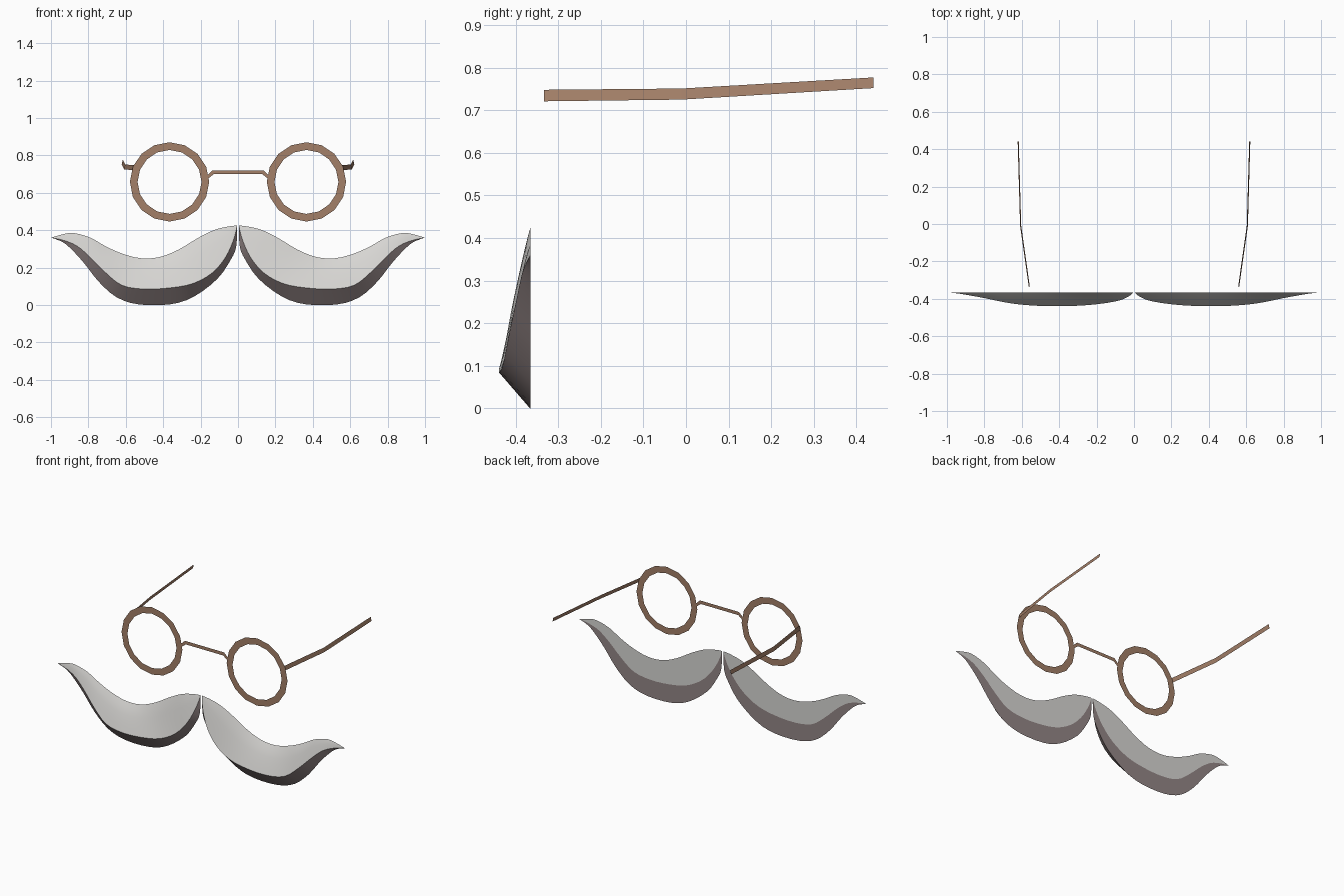
import bpy, math
from mathutils import Vector

if "Cube" in bpy.data.objects:
    bpy.data.objects.remove(bpy.data.objects["Cube"])


def material(name, rgb):
    m = bpy.data.materials.new(name)
    m.diffuse_color = (*rgb, 1)
    m.use_nodes = True
    m.node_tree.nodes["Principled BSDF"].inputs["Base Color"].default_value = m.diffuse_color
    return m


GREY = material("pale_grey_hair", (0.68, 0.67, 0.65))
MAUVE = material("dark_mauve_hair", (0.29, 0.235, 0.235))
BROWN = material("brown_frame", (0.37, 0.215, 0.14))


def build(name, verts, faces, mats, mat_ids=None, mirror=True):
    me = bpy.data.meshes.new(name)
    me.from_pydata([tuple(v) for v in verts], [], faces)
    for m in mats:
        me.materials.append(m)
    if mat_ids:
        for p, i in zip(me.polygons, mat_ids):
            p.material_index = i
    ob = bpy.data.objects.new(name, me)
    bpy.context.collection.objects.link(ob)
    if mirror:
        ob.modifiers.new("mirror", 'MIRROR').use_mirror_merge = False
    return ob


def spline(rows, steps):
    """Catmull-Rom through rows of numbers."""
    out = []
    for i in range(len(rows) - 1):
        a, b, c, d = (rows[max(0, min(len(rows) - 1, i + k))] for k in (-1, 0, 1, 2))
        for s in range(steps):
            t = s / steps
            out.append([0.5 * (2 * q + (r - p) * t + (2 * p - 5 * q + 4 * r - w) * t * t
                               + (3 * q - p - 3 * r + w) * t ** 3)
                        for p, q, r, w in zip(a, b, c, d)])
    return out + [list(rows[-1])]


# Moustache half: top x,z / ridge x,z,depth / bottom x,z at each station
BACK = -0.365
stations = [
    (.004, .425, .004, .425, 0, .004, .425),
    (.05, .42, .025, .345, .02, .01, .31),
    (.13, .40, .07, .25, .041, .04, .24),
    (.22, .355, .14, .17, .056, .11, .14),
    (.32, .295, .24, .115, .068, .235, .045),
    (.42, .256, .36, .092, .074, .36, .004),
    (.52, .25, .50, .085, .073, .53, .003),
    (.62, .275, .62, .105, .064, .65, .042),
    (.71, .315, .71, .175, .050, .745, .125),
    (.79, .36, .79, .255, .033, .82, .22),
    (.88, .385, .86, .315, .020, .88, .287),
    (.94, .377, .93, .345, .008, .935, .335),
    (1.0, .36, 1.0, .36, 0, 1.0, .36),
]
ROWS = 5
verts, faces, ids = [], [], []
rings = spline(stations, 3)
for tx, tz, rx, rz, d, bx, bz in rings:
    for k in range(ROWS + 1):                       # rounded upper front
        t = k / ROWS
        verts.append((tx + (rx - tx) * t, BACK - d * t ** 0.8, tz + (rz - tz) * t))
    verts.append((bx, BACK, bz))                    # lower edge
    verts.append((rx + (tx - rx) * 0.15, BACK, rz + (tz - rz) * 0.15))  # back colour line
N = ROWS + 3
for i in range(len(rings) - 1):
    for k in range(N):
        a, b = i * N + k, i * N + (k + 1) % N
        faces.append((a, b, b + N, a + N))
        ids.append(1 if k in (ROWS, ROWS + 1) else 0)
moustache = build("moustache", verts, faces, [GREY, MAUVE], ids)
bpy.context.view_layer.objects.active = moustache
moustache.select_set(True)
bpy.ops.object.shade_smooth_by_angle(angle=math.radians(35))

# Flat lens rims, sixteen sided
Y = -0.333
SIDES = 16
verts = []
for i in range(SIDES):
    a = 2 * math.pi * i / SIDES
    for r in (0.212, 0.171):
        verts.append((0.366 + r * math.sin(a), Y, 0.658 + r * math.cos(a)))
M = 2 * SIDES
faces = [(2 * i, 2 * i + 1, (2 * i + 3) % M, (2 * i + 2) % M) for i in range(SIDES)]
build("lens_rims", verts, faces, [BROWN])


# Ribbons given as pairs of lower and upper points
def ribbon(name, pairs, mirror):
    pts = [p for pair in pairs for p in pair]
    quads = [(2 * i, 2 * i + 2, 2 * i + 3, 2 * i + 1) for i in range(len(pairs) - 1)]
    return build(name, pts, quads, [BROWN], mirror=mirror)


# Nose bridge
bridge = [(-.164, .672, .694), (-.136, .699, .72), (.136, .699, .72), (.164, .672, .694)]
ribbon("nose_bridge", [((x * (0.96 if abs(x) < .15 else 1), Y, lo), (x, Y, hi))
                       for x, lo, hi in bridge], False)

# Side arms
arm = [(.560, Y, .721, .748), (.606, -.01, .725, .751), (.619, .44, .752, .777)]
ribbon("side_arms", [((x + .003, y, lo), (x - .003, y, hi)) for x, y, lo, hi in arm], True)
